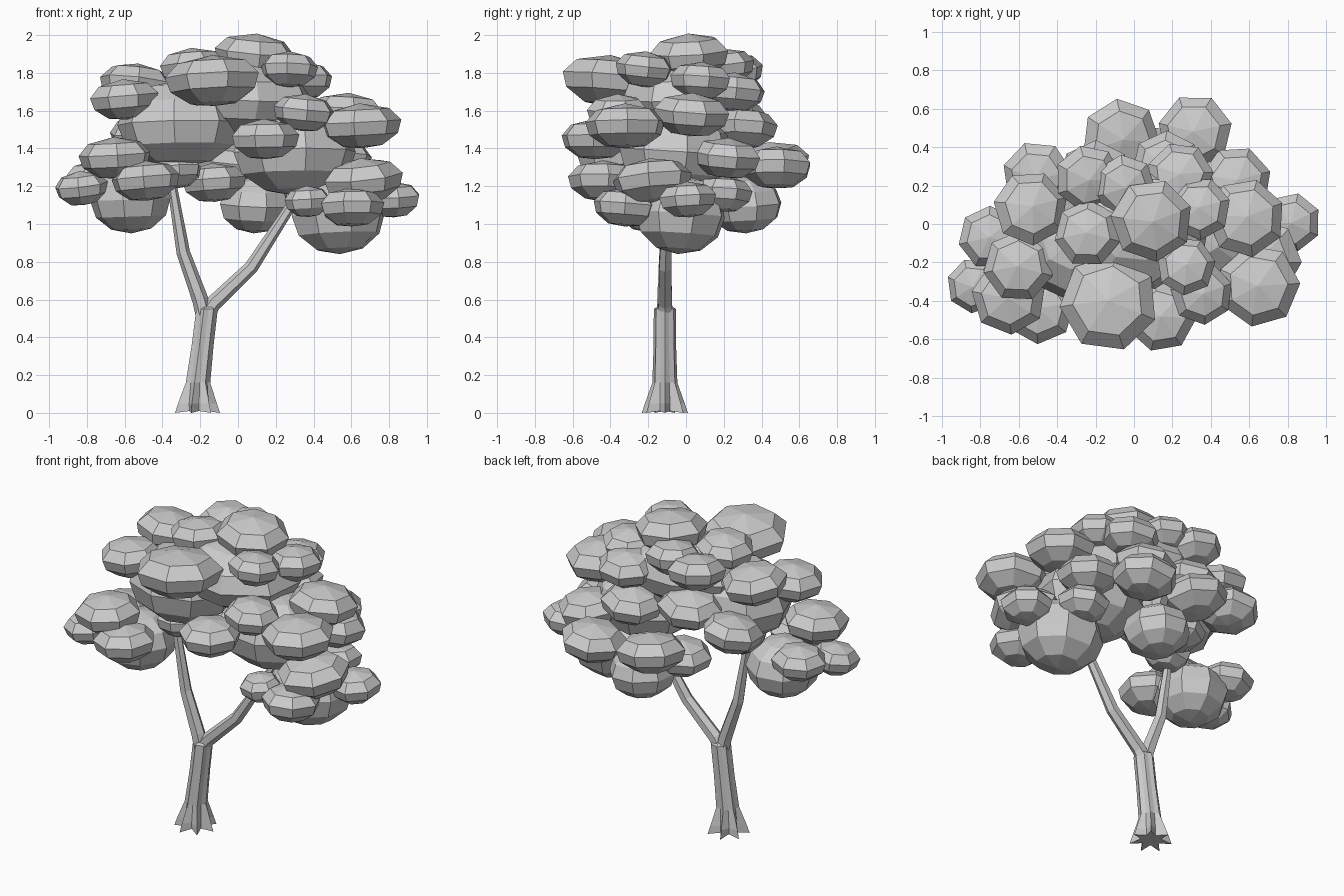
import bpy, bmesh, math, random
from mathutils import Vector, Matrix, Euler

if "Cube" in bpy.data.objects:
    bpy.data.objects.remove(bpy.data.objects["Cube"])

random.seed(4)


def make_object(name, bm):
    bmesh.ops.recalc_face_normals(bm, faces=bm.faces)
    mesh = bpy.data.meshes.new(name)
    bm.to_mesh(mesh)
    bm.free()
    bpy.context.collection.objects.link(bpy.data.objects.new(name, mesh))


def skin(bm, rings):
    """Join successive rings with quads and cap both ends."""
    rows = [[bm.verts.new(p) for p in ring] for ring in rings]
    n = len(rows[0])
    for a, b in zip(rows, rows[1:]):
        for i in range(n):
            j = (i + 1) % n
            bm.faces.new((a[i], a[j], b[j], b[i]))
    bm.faces.new(rows[0])
    bm.faces.new(rows[-1])


def branch(name, path, sides=6):
    """Tapered limb; path holds (x, y, z, radius)."""
    bm = bmesh.new()
    pts = [Vector(p[:3]) for p in path]
    rings = []
    for k, p in enumerate(pts):
        d = (pts[min(k + 1, len(pts) - 1)] - pts[max(k - 1, 0)]).normalized()
        u = Vector((0, 1, 0)).cross(d).normalized()
        v = d.cross(u)
        angles = [math.tau * i / sides for i in range(sides)]
        rings.append([p + path[k][3] * (u * math.cos(a) + v * math.sin(a)) for a in angles])
    skin(bm, rings)
    make_object(name, bm)


def puff(name, centre, radii, profile, sides, tilt):
    """Flattened faceted leaf clump: apexes joined by polygon rings."""
    bm = bmesh.new()
    turn = random.uniform(0, math.tau)
    rows = [[bm.verts.new((r * math.cos(turn + math.tau * i / sides),
                           r * math.sin(turn + math.tau * i / sides), h))
             for i in range(sides)] for r, h in profile]
    top, bottom = bm.verts.new((0, 0, 1)), bm.verts.new((0, 0, -1))
    for i in range(sides):
        j = (i + 1) % sides
        bm.faces.new((top, rows[0][i], rows[0][j]))
        bm.faces.new((bottom, rows[-1][j], rows[-1][i]))
        for a, b in zip(rows, rows[1:]):
            bm.faces.new((a[i], b[i], b[j], a[j]))
    rot = Euler((random.uniform(-tilt, tilt), random.uniform(-tilt, tilt), 0)).to_matrix().to_4x4()
    size = Matrix.Diagonal((radii[0] * 1.03, radii[1] * 1.03, radii[2], 1))
    bm.transform(Matrix.Translation(centre) @ rot @ size)
    make_object(name, bm)


# Trunk: fluted column flaring into pointed roots
bm = bmesh.new()
rings = []
for x, z, ridge, groove in [(-.22, .01, .125, .06), (-.22, .05, .108, .062), (-.215, .16, .068, .056),
                            (-.19, .36, .061, .053), (-.167, .55, .06, .05), (-.165, .57, .03, .025)]:
    ring = []
    for i in range(14):
        a = math.tau * i / 14
        r = groove if i % 2 else ridge
        drop = .01 if z == .01 and i % 2 == 0 else 0
        ring.append((x + r * math.cos(a), -.112 + r * math.sin(a), z - drop))
    rings.append(ring)
skin(bm, rings)
make_object("trunk", bm)

# Two forking limbs
branch("left_branch", [(-.175, -.115, .5, .045), (-.2, -.115, .6, .043), (-.29, -.11, .85, .036),
                       (-.345, -.115, 1.18, .026), (-.36, -.12, 1.35, .02)])
branch("right_branch", [(-.18, -.11, .5, .045), (-.13, -.11, .58, .042), (.07, -.11, .77, .037),
                        (.27, -.1, 1.08, .027), (.36, -.09, 1.22, .02)])

# Large inner foliage masses: x, y, z and radii
cores = [
    (-.31, -.10, 1.53, .32, .29, .23), (.30, -.05, 1.38, .32, .30, .23),
    (0, -.02, 1.67, .40, .32, .20), (-.57, -.17, 1.13, .21, .22, .18),
    (.53, -.03, 1.05, .25, .24, .21), (.09, .31, 1.10, .19, .20, .15),
]
for c in cores:
    puff("foliage_core", c[:3], c[3:], [(.5, .87), (.87, .5), (1, 0), (.87, -.5), (.5, -.87)], 8, .08)

# Outer leaf clumps: x, y, z and radius; height follows from the radius
clumps = [
    (-.13, -.41, 1.76, .25), (.09, .02, 1.89, .21), (.27, -.22, 1.82, .15),
    (-.60, -.22, 1.66, .18), (-.54, .08, 1.74, .19), (.65, -.32, 1.52, .21),
    (.35, -.36, 1.59, .16), (.14, -.48, 1.45, .18), (-.49, -.44, 1.23, .18),
    (-.83, -.32, 1.19, .14), (-.65, -.38, 1.35, .19), (-.75, -.07, 1.24, .16),
    (.60, -.32, 1.09, .17), (.37, -.30, 1.12, .12), (.82, .01, 1.13, .15),
    (.66, -.18, 1.23, .21), (.58, .03, 1.58, .20), (.34, .08, 1.76, .16),
    (.32, .48, 1.30, .19), (-.07, .45, 1.32, .20), (-.50, .25, 1.48, .18),
    (-.24, .24, 1.80, .17), (-.05, .20, 1.83, .16), (-.24, -.05, 1.83, .17),
    (.24, .25, 1.70, .17), (.17, .30, 1.51, .18), (.53, .22, 1.35, .18),
    (.55, .20, 1.16, .15), (-.13, .22, 1.22, .17), (-.33, -.10, 1.28, .14),
    (-.20, .24, 1.56, .19),
]
for x, y, z, r in clumps:
    puff("leaf_clump", (x, y, z), (r, r, .035 + .4 * r),
         [(.72, .72), (1, .18), (.9, -.4), (.5, -.9)], 7, .13)
